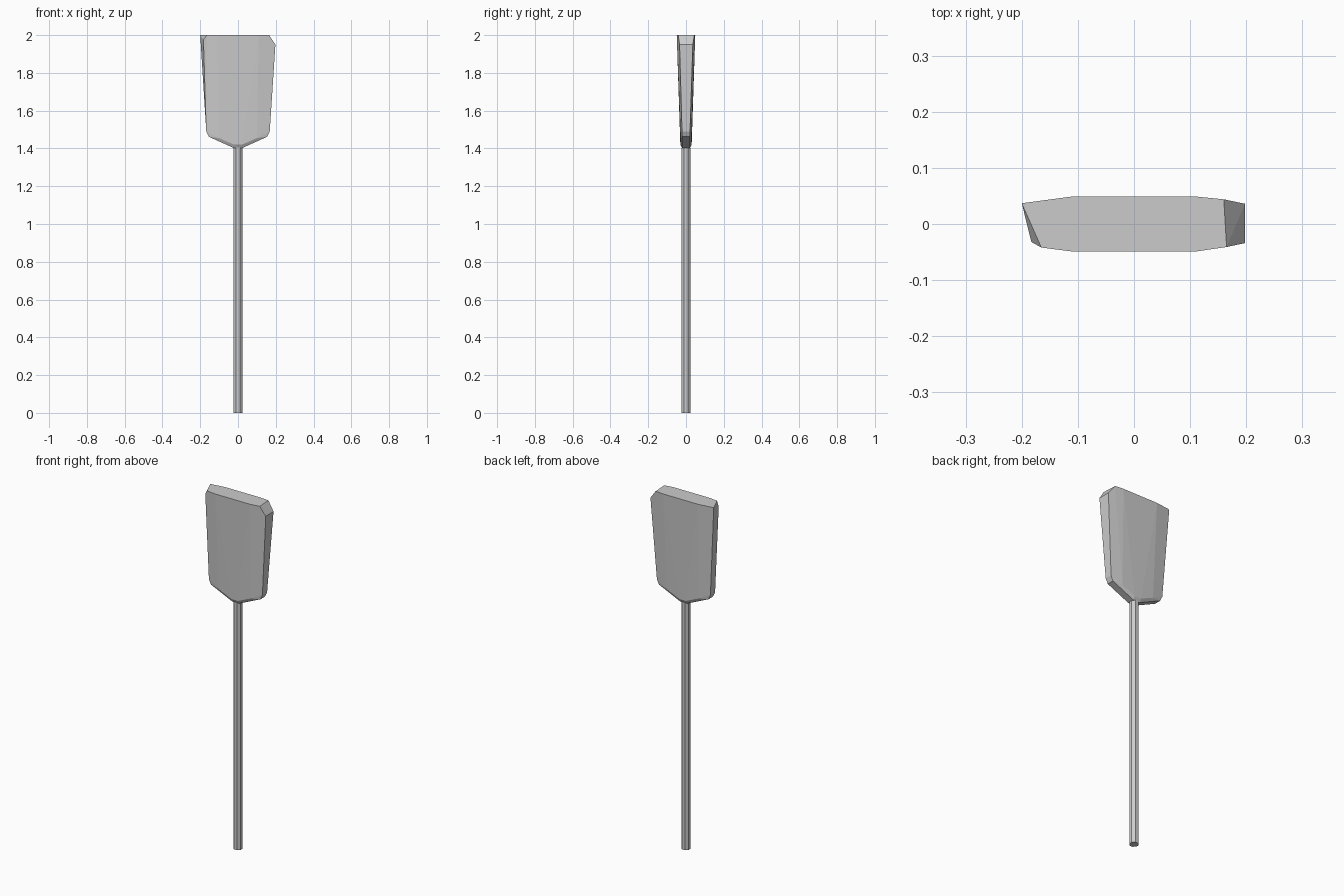
import bpy, bmesh
from math import radians
from mathutils import Matrix

if "Cube" in bpy.data.objects:
    bpy.data.objects.remove(bpy.data.objects["Cube"])


def finish(bm, name):
    bmesh.ops.recalc_face_normals(bm, faces=bm.faces)
    mesh = bpy.data.meshes.new(name)
    bm.to_mesh(mesh)
    bm.free()
    obj = bpy.data.objects.new(name, mesh)
    bpy.context.collection.objects.link(obj)
    return obj


# Handle: slim eight-sided pole
bm = bmesh.new()
bmesh.ops.create_cone(bm, cap_ends=True, segments=8, radius1=0.025, radius2=0.025, depth=1.405,
                      matrix=Matrix.Translation((0, 0, 0.7025)) @ Matrix.Rotation(radians(22.5), 4, 'Z'))
finish(bm, "handle")

# Blade: faceted convex slab, flaring and thickening towards the top
points = [
    # chipped left top corner
    (-0.2, 0.037, 2.0), (-0.165, -0.042, 2.0), (-0.183, -0.032, 1.975),
    # chamfered right top corner
    (0.16, 0.044, 2.0), (0.165, -0.041, 2.0), (0.198, 0.036, 1.95), (0.198, -0.034, 1.95),
]
for sx in (-1, 1):
    for sy in (-1, 1):
        points += [
            (sx * 0.11, sy * 0.049, 2.0),      # top of the broad face
            (sx * 0.168, sy * 0.021, 1.49),    # lower side edge
            (sx * 0.155, sy * 0.020, 1.462),   # rounded lower corner
            (sx * 0.10, sy * 0.029, 1.455),    # lower edge of the broad face
            (sx * 0.02, sy * 0.030, 1.42),
            (sx * 0.022, sy * 0.020, 1.402),   # neck at the handle
        ]
bm = bmesh.new()
for p in points:
    bm.verts.new(p)
hull = bmesh.ops.convex_hull(bm, input=bm.verts)
bmesh.ops.delete(bm, geom=[v for v in bm.verts if not v.link_faces], context='VERTS')
bmesh.ops.dissolve_limit(bm, angle_limit=radians(1), verts=bm.verts, edges=bm.edges)
finish(bm, "blade")
